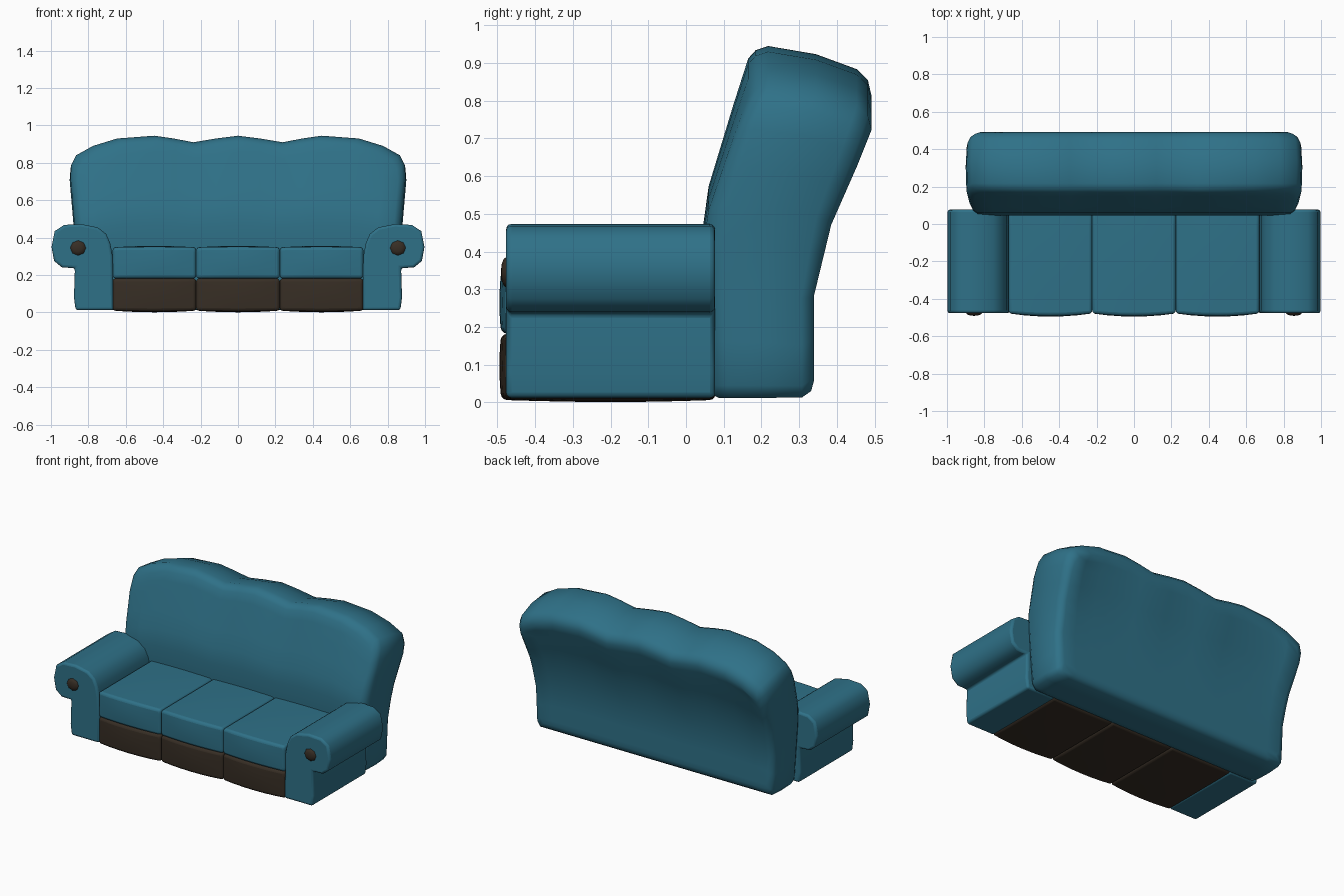
import bpy, bmesh, math

if "Cube" in bpy.data.objects:
    bpy.data.objects.remove(bpy.data.objects["Cube"])


def material(name, rgb):
    m = bpy.data.materials.new(name)
    m.diffuse_color = (*rgb, 1)
    m.use_nodes = True
    m.node_tree.nodes["Principled BSDF"].inputs["Base Color"].default_value = m.diffuse_color
    return m


teal = material("teal fabric", (0.028, 0.165, 0.245))
brown = material("dark brown", (0.038, 0.027, 0.018))


def finish(bm, name, mat, bevel=0, angle=40, smooth=50):
    bmesh.ops.recalc_face_normals(bm, faces=bm.faces)
    me = bpy.data.meshes.new(name)
    bm.to_mesh(me)
    bm.free()
    ob = bpy.data.objects.new(name, me)
    bpy.context.collection.objects.link(ob)
    me.materials.append(mat)
    if bevel:
        b = ob.modifiers.new("soft edges", 'BEVEL')
        b.width, b.segments = bevel, 3
        b.limit_method, b.angle_limit = 'ANGLE', math.radians(angle)
    bpy.ops.object.select_all(action='DESELECT')
    bpy.context.view_layer.objects.active = ob
    ob.select_set(True)
    bpy.ops.object.shade_smooth_by_angle(angle=math.radians(smooth))
    return ob


def interp(pts, t):
    for (a, fa), (b, fb) in zip(pts, pts[1:]):
        if t <= b:
            return fa + (fb - fa) * (t - a) / (b - a)
    return pts[-1][1]


# Backrest: front and back grids joined by full-size rim loops
half = [(0, .945), (.12, .93), (.24, .91), (.345, .93), (.45, .945),
        (.65, .93), (.78, .89), (.87, .84)]
columns = [(-x, z) for x, z in half[:0:-1]] + half
rows = [0, .04, .18, .34, .5, .62, .74, .86, .94, 1]
width = [(0, .84), (.04, .86), (.5, .875), (.86, .9), (.94, .895), (1, .87)]
front_y = [(0, .07), (.34, .055), (.5, .045), (.62, .06), (.86, .125), (1, .165)]
back_y = [(0, .34), (.34, .34), (.62, .385), (.86, .455), (1, .492)]
# depth fraction, bottom z, top scale, side inset
layers = [(0, .02, .965, .045), (.06, .012, .988, .02), (.16, .012, 1, .004),
          (.55, .012, .977, 0), (.88, .013, .935, .006),
          (.97, .03, .905, .022), (1, .06, .86, .05)]
bm = bmesh.new()
C, R = len(columns), len(rows)
border = ([(i, 0) for i in range(C)] + [(C - 1, j) for j in range(1, R)]
          + [(i, R - 1) for i in range(C - 2, -1, -1)]
          + [(0, j) for j in range(R - 2, 0, -1)])
rings = []
for k, (t, z0, scale, inset) in enumerate(layers):
    whole = k in (0, len(layers) - 1)
    keys = [(i, j) for i in range(C) for j in range(R)] if whole else border
    vs = {}
    for i, j in keys:
        x, h = columns[i]
        v = rows[j]
        yf, yb = interp(front_y, v), interp(back_y, v)
        vs[i, j] = bm.verts.new((x / .87 * (interp(width, v) - inset),
                                 yf + (yb - yf) * t,
                                 z0 + v * (h * scale - z0)))
    if whole:
        for i in range(C - 1):
            for j in range(R - 1):
                bm.faces.new([vs[i, j], vs[i + 1, j], vs[i + 1, j + 1], vs[i, j + 1]])
    rings.append([vs[b] for b in border])
for a, b in zip(rings, rings[1:]):
    for n in range(len(a)):
        m = (n + 1) % len(a)
        bm.faces.new([a[n], a[m], b[m], b[n]])
finish(bm, "backrest", teal, smooth=70)

# Rolled arms: one front profile extruded backwards, mirrored
profile = [(.665, .012), (.67, .3), (.683, .37), (.705, .42), (.75, .455),
           (.84, .473), (.93, .468), (.98, .435), (.997, .35), (.983, .275),
           (.94, .24), (.872, .238), (.877, .08), (.868, .012)]
for side, label in ((-1, "left"), (1, "right")):
    bm = bmesh.new()
    f = bm.faces.new([bm.verts.new((side * x, -.477, z)) for x, z in profile])
    ext = bmesh.ops.extrude_face_region(bm, geom=[f])
    for v in ext["geom"]:
        if isinstance(v, bmesh.types.BMVert):
            v.co.y = .077
    finish(bm, label + "_arm", teal, .014, 50)
    # Button on the arm front
    bm = bmesh.new()
    bmesh.ops.create_uvsphere(bm, u_segments=8, v_segments=6, radius=1)
    for v in bm.verts:
        x, y, z = v.co
        v.co = (side * .855 + x * .042, -.477 + z * .014, .345 + y * .04)
    finish(bm, label + "_arm_button", brown)


# Puffy block: subdivided box with bulging front, top and bottom
def puffy(name, mat, cx, z0, z1, up, down):
    bm = bmesh.new()
    bmesh.ops.create_cube(bm, size=2)
    bmesh.ops.subdivide_edges(bm, edges=bm.edges[:], cuts=5, use_grid_fill=True)
    for v in bm.verts:
        a, b, c = v.co
        x = cx + a * .2235
        y = -.2 + b * .278
        z = (z0 + z1) / 2 + c * (z1 - z0) / 2
        if b < -.99:
            y -= .017 * (1 - a * a) * (1 - .3 * c * c)
        z += (1 - a * a) * (1 - b * b * .6) * (up if c > .99 else -down if c < -.99 else 0)
        v.co = (x, y, z)
    finish(bm, name, mat, .016, 50)


# Seat cushions above the dark base panels
for n, label in enumerate(("left", "middle", "right")):
    cx = (n - 1) * .4467
    puffy(label + "_seat_cushion", teal, cx, .182, .348, .008, 0)
    puffy(label + "_seat_base", brown, cx, .01, .182, 0, .009)
